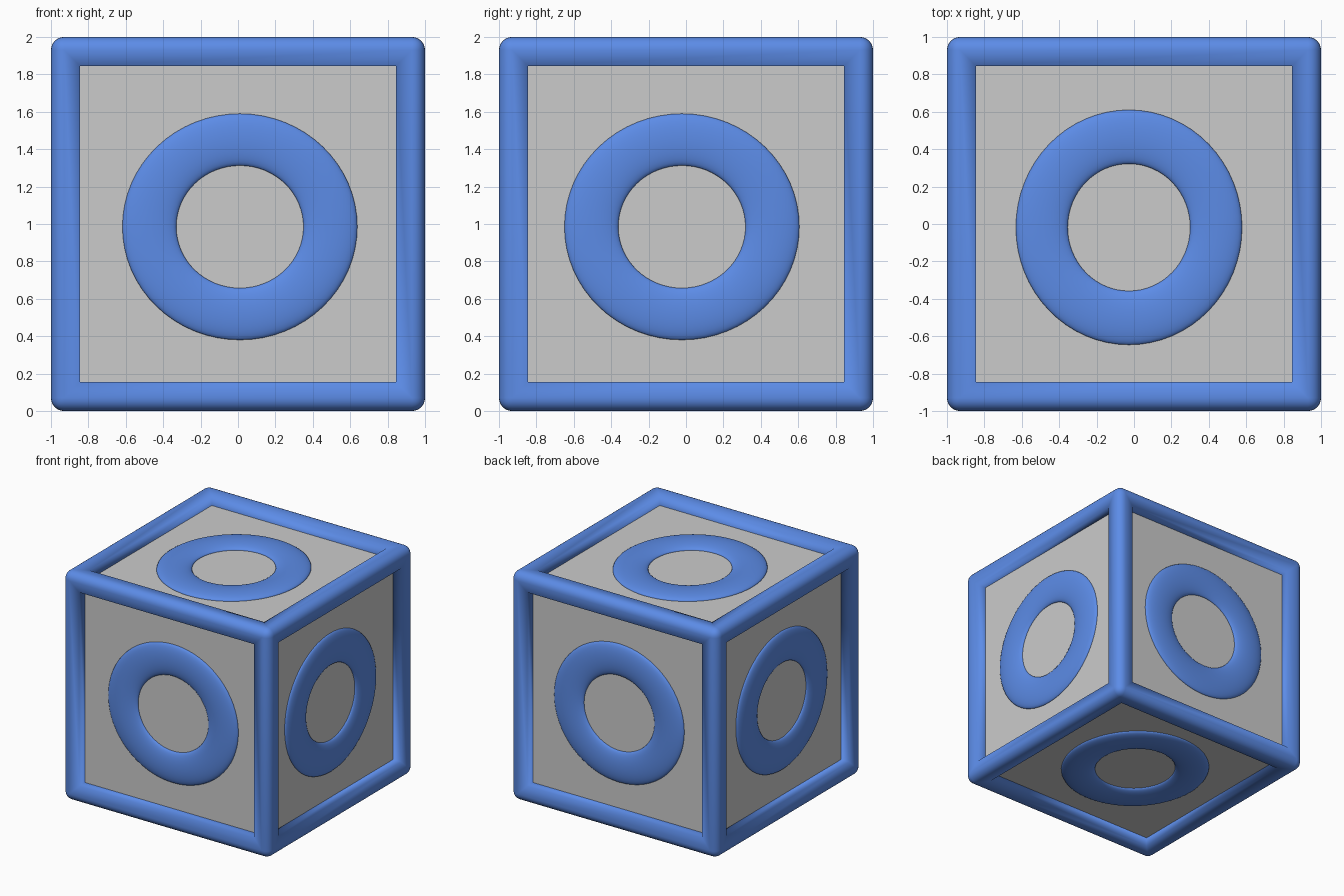
import bpy, bmesh, math

if "Cube" in bpy.data.objects:
    bpy.data.objects.remove(bpy.data.objects["Cube"])

def material(name, rgb):
    m = bpy.data.materials.new(name)
    m.diffuse_color = (*rgb, 1)
    m.use_nodes = True
    m.node_tree.nodes["Principled BSDF"].inputs["Base Color"].default_value = m.diffuse_color
    return m

blue = material("blue", (0.107, 0.262, 0.80))
grey = material("light grey", (0.60, 0.60, 0.60))

PANEL = 0.905   # distance of the panels from the cube centre
RIM = 0.81      # inner edge of the frame
ROUND = 0.07    # outer edge rounding

# Frame: rounded cube with a square recess through each side
bm = bmesh.new()
bmesh.ops.create_cube(bm, size=2)
bmesh.ops.bevel(bm, geom=bm.edges[:], offset=ROUND, offset_type='OFFSET',
                segments=6, profile=0.5, affect='EDGES')
sides = [f for f in bm.faces if f.calc_area() > 1]
bmesh.ops.inset_individual(bm, faces=sides, thickness=1 - ROUND - RIM, depth=-0.015)
walls = bmesh.ops.inset_individual(bm, faces=sides, thickness=0.0, depth=-0.1)
bmesh.ops.delete(bm, geom=sides, context='FACES')
for f in bm.faces:
    f.smooth = True
mesh = bpy.data.meshes.new("frame")
bm.to_mesh(mesh)
bm.free()
frame = bpy.data.objects.new("frame", mesh)
frame.location.z = 1
bpy.context.collection.objects.link(frame)
mesh.materials.append(blue)

# Panels: inner box seen through the frame
bpy.ops.mesh.primitive_cube_add(size=2 * PANEL, location=(0, 0, 1))
panels = bpy.context.object
panels.name = "panels"
panels.data.materials.append(grey)

# Rings: flattened, slightly oval, half sunk into each panel
def ring(name, loc, rot, sx, sy):
    bpy.ops.mesh.primitive_torus_add(major_radius=0.484, minor_radius=0.144,
                                     major_segments=64, minor_segments=24,
                                     location=loc, rotation=rot)
    o = bpy.context.object
    o.name = name
    o.scale = (sx, sy, 0.25)
    bpy.ops.object.shade_smooth()
    o.data.materials.append(blue)

q = math.pi / 2
for s, fb, lr, tb in ((-1, "front", "left", "bottom"), (1, "back", "right", "top")):
    ring(fb + "_ring", (0.01, s * PANEL, 0.985), (q, 0, 0), 1, 0.963)
    ring(lr + "_ring", (s * PANEL, -0.022, 0.985), (q, 0, q), 1, 0.963)
    ring(tb + "_ring", (-0.027, -0.018, 1 + s * PANEL), (0, 0, 0), 0.963, 1)
